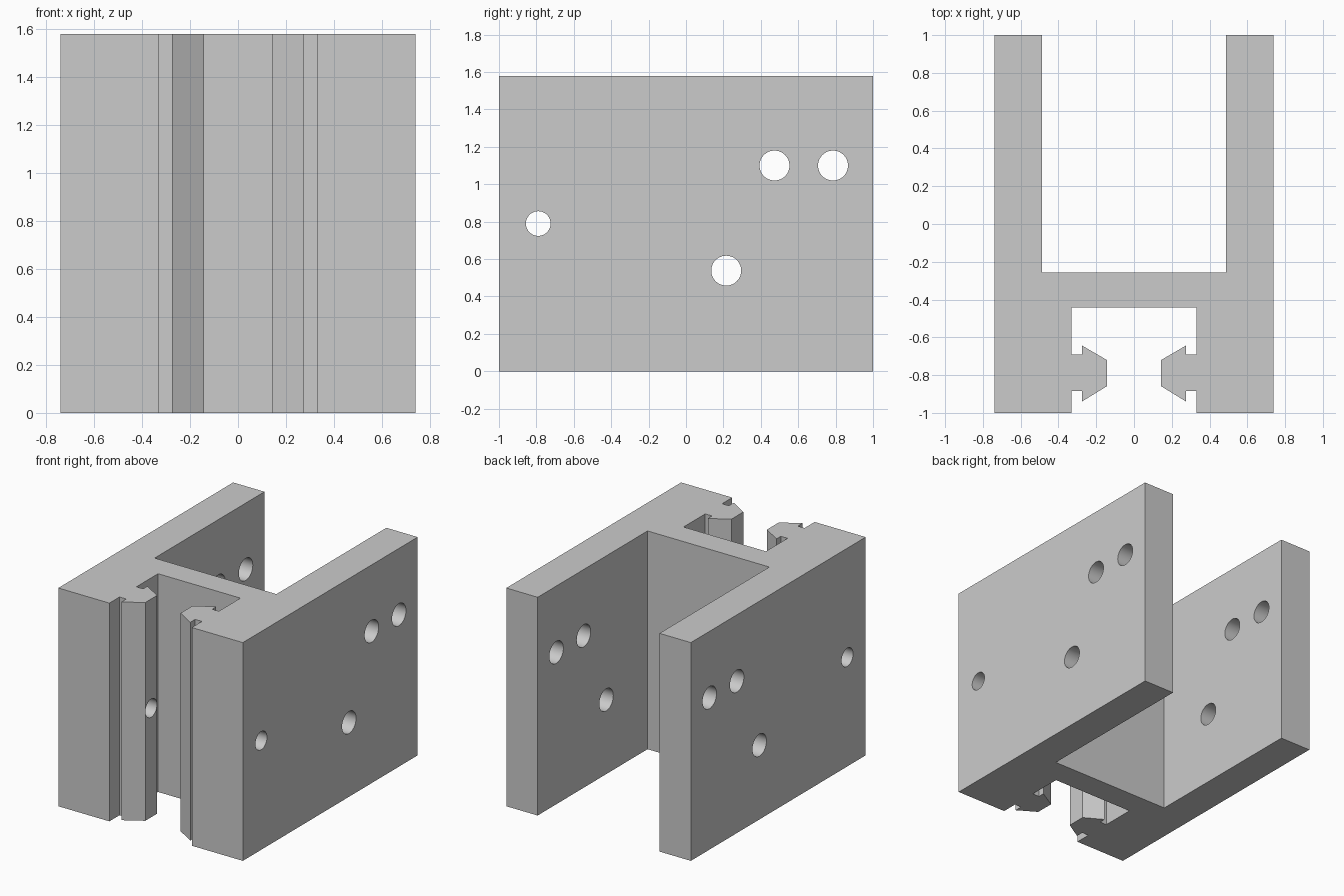
import bpy
import bmesh
import math

if "Cube" in bpy.data.objects:
    bpy.data.objects.remove(bpy.data.objects["Cube"], do_unlink=True)

HEIGHT = 1.58

# Single grey finish
grey = bpy.data.materials.new("grey")
grey.use_nodes = True
colour = (0.6, 0.6, 0.6, 1)
grey.diffuse_color = colour
grey.node_tree.nodes["Principled BSDF"].inputs["Base Color"].default_value = colour

# Half of the channel section, from the inner wall round to the web's front
half = [
    (0.488, -0.257), (0.488, 1), (0.739, 1), (0.739, -1), (0.33, -1),
    # arrow-shaped rail
    (0.33, -0.884), (0.276, -0.884), (0.276, -0.94), (0.142, -0.858),
    (0.142, -0.721), (0.276, -0.643), (0.276, -0.691), (0.33, -0.691),
    (0.33, -0.443),
]
section = half + [(-x, y) for x, y in reversed(half)]

# Extruded bracket body
bm = bmesh.new()
base = bm.faces.new([bm.verts.new((x, y, 0)) for x, y in section])
top = bmesh.ops.extrude_face_region(bm, geom=[base])["geom"]
bmesh.ops.translate(bm, vec=(0, 0, HEIGHT),
                    verts=[v for v in top if isinstance(v, bmesh.types.BMVert)])
bmesh.ops.recalc_face_normals(bm, faces=bm.faces)
mesh = bpy.data.meshes.new("bracket")
bm.to_mesh(mesh)
bm.free()
mesh.materials.append(grey)
bracket = bpy.data.objects.new("bracket", mesh)
bpy.context.collection.objects.link(bracket)

# Cross holes through both walls: y, z, radius
holes = [(0.473, 1.1, 0.08), (0.786, 1.1, 0.08),
         (0.215, 0.538, 0.08), (-0.79, 0.79, 0.066)]
cutters = []
for y, z, radius in holes:
    bpy.ops.mesh.primitive_cylinder_add(vertices=48, radius=radius, depth=2,
                                        location=(0, y, z),
                                        rotation=(0, math.pi / 2, 0))
    cutter = bpy.context.object
    cutter.name = "hole_cutter"
    cutter.data.materials.append(grey)
    cutter.hide_render = True
    cut = bracket.modifiers.new("hole", "BOOLEAN")
    cut.operation = "DIFFERENCE"
    cut.solver = "EXACT"
    cut.object = cutter
    cutters.append(cutter)

# Apply the cuts, then drop the cutters
bpy.ops.object.select_all(action="DESELECT")
bracket.select_set(True)
bpy.context.view_layer.objects.active = bracket
for name in [m.name for m in bracket.modifiers]:
    bpy.ops.object.modifier_apply(modifier=name)
for cutter in cutters:
    bpy.data.objects.remove(cutter, do_unlink=True)
bpy.ops.object.shade_smooth_by_angle(angle=math.radians(25))
